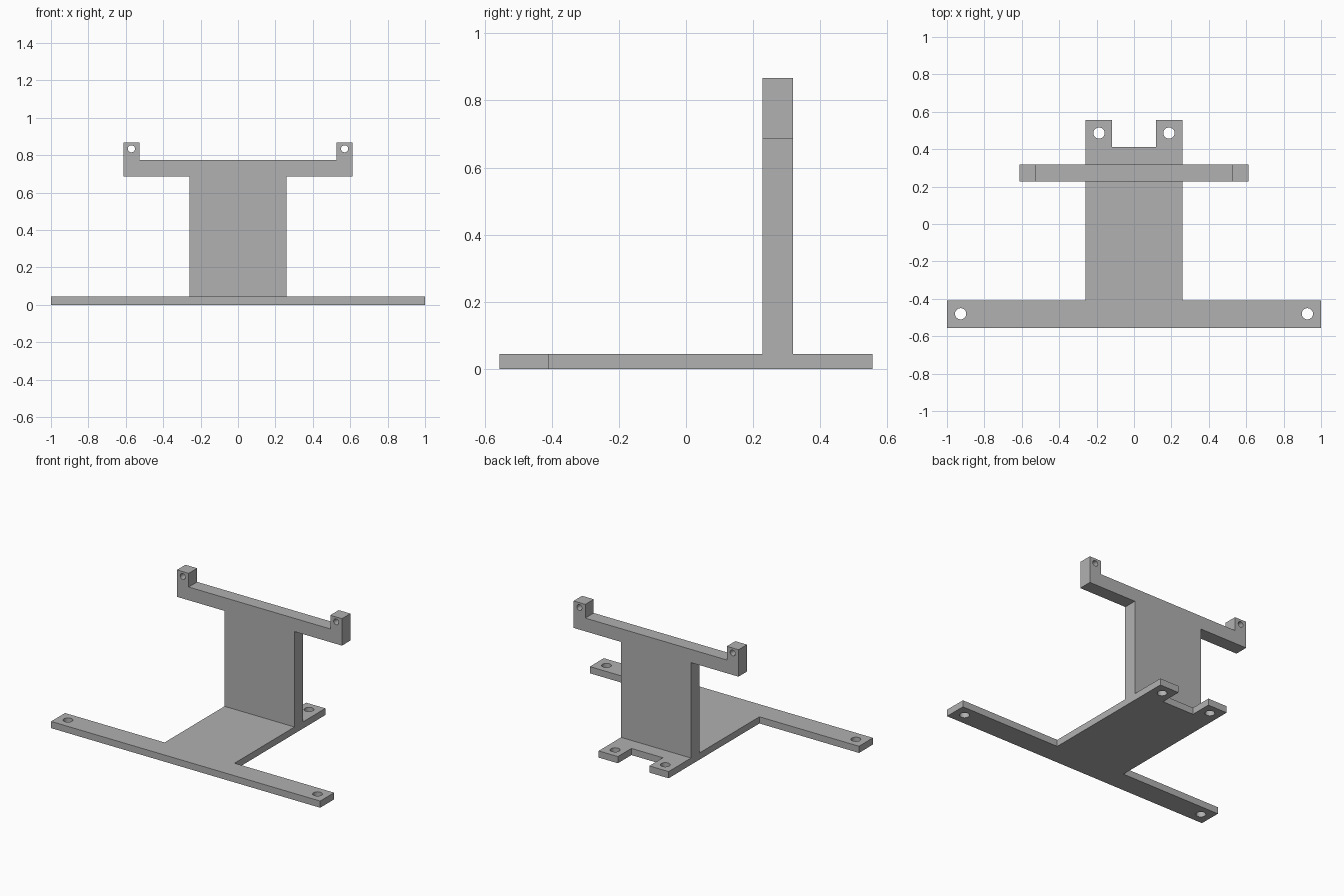
import bpy
import math
from mathutils import Matrix

cube = bpy.data.objects.get("Cube")
if cube:
    bpy.data.objects.remove(cube, do_unlink=True)

grey = bpy.data.materials.new("plain grey")
grey.use_nodes = True
colour = (0.44, 0.44, 0.44, 1)
grey.diffuse_color = colour
grey.node_tree.nodes["Principled BSDF"].inputs["Base Color"].default_value = colour


def mirrored(half):
    """Close a right-hand half outline with its mirror image."""
    return half + [(-x, y) for x, y in reversed(half)]


def circle(cx, cy, r, sides=32):
    steps = [2 * math.pi * i / sides for i in range(sides)]
    return [(cx + r * math.cos(a), cy + r * math.sin(a)) for a in steps]


def plate(name, outline, holes, thickness, matrix):
    """Filled flat profile with round holes, extruded about its mid plane."""
    curve = bpy.data.curves.new(name, "CURVE")
    curve.dimensions = "2D"
    curve.fill_mode = "BOTH"
    curve.extrude = thickness / 2
    for loop in [outline] + [circle(s * x, y, r) for x, y, r in holes for s in (-1, 1)]:
        spline = curve.splines.new("POLY")
        spline.points.add(len(loop) - 1)
        for point, (x, y) in zip(spline.points, loop):
            point.co = (x, y, 0, 1)
        spline.use_cyclic_u = True
    obj = bpy.data.objects.new(name, curve)
    bpy.context.collection.objects.link(obj)
    obj.matrix_world = matrix
    bpy.ops.object.select_all(action="DESELECT")
    obj.select_set(True)
    bpy.context.view_layer.objects.active = obj
    bpy.ops.object.convert(target="MESH")
    obj = bpy.context.object
    obj.data.materials.clear()
    obj.data.materials.append(grey)
    bpy.ops.object.shade_smooth_by_angle(angle=math.radians(30))
    return obj


# Base: wide front bar, central floor and two rear tabs
thick = 0.045
base = mirrored([(1, -0.556), (1, -0.408), (0.26, -0.408),
                 (0.26, 0.556), (0.117, 0.556), (0.117, 0.412)])
plate("base_plate", base, [(0.927, -0.48, 0.03), (0.187, 0.486, 0.03)],
      thick, Matrix.Translation((0, 0, thick / 2)))

# Upright: column, cross arm and two pierced ears
upright = mirrored([(0.26, thick), (0.26, 0.686), (0.613, 0.686),
                    (0.613, 0.867), (0.526, 0.867), (0.526, 0.775)])
plate("upright_bracket", upright, [(0.57, 0.834, 0.019)], 0.09,
      Matrix.Translation((0, 0.273, 0)) @ Matrix.Rotation(math.pi / 2, 4, "X"))
